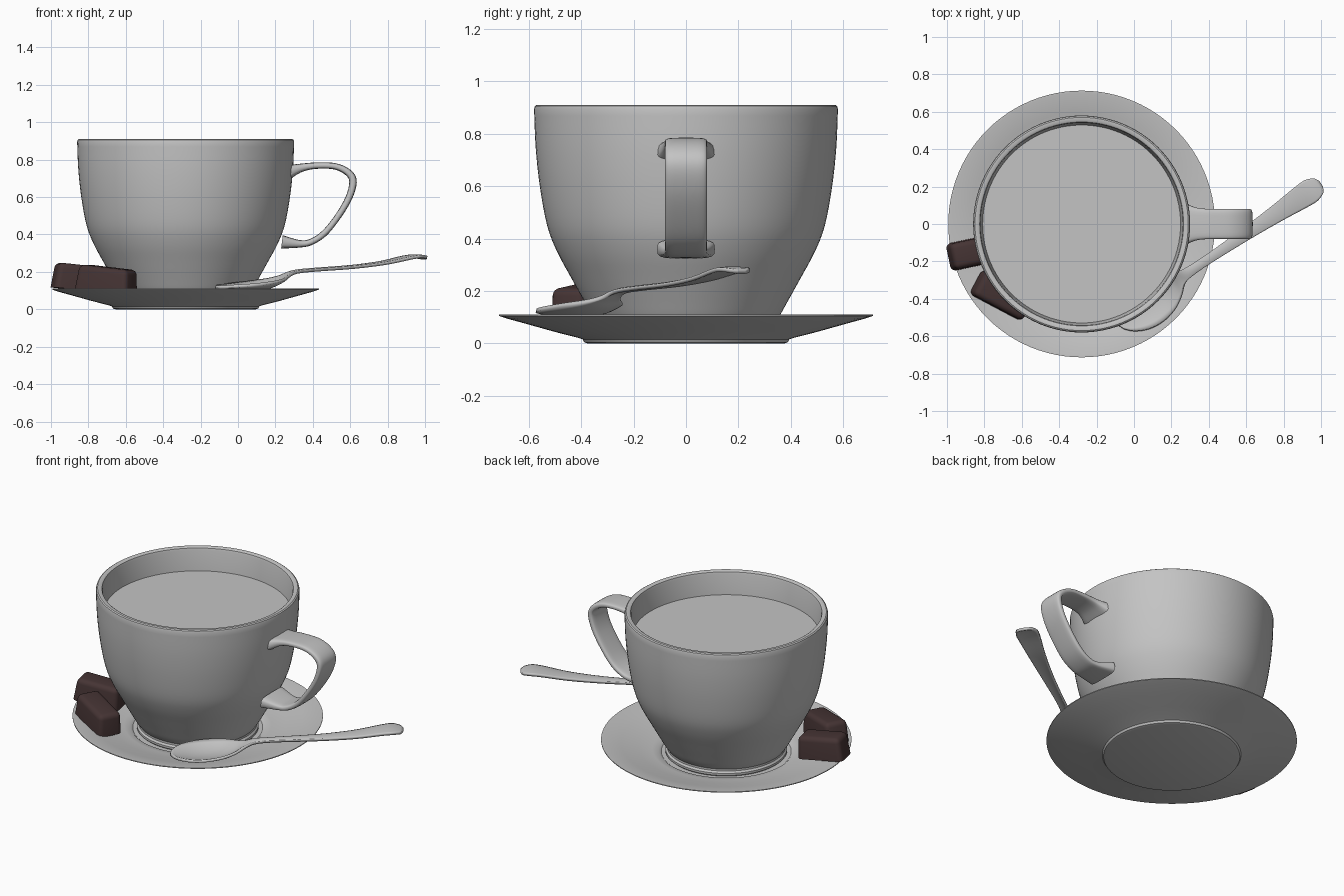
import bpy, bmesh, math
from mathutils import Vector, Matrix

if "Cube" in bpy.data.objects:
    bpy.data.objects.remove(bpy.data.objects["Cube"])

CX = -0.28  # cup and saucer axis


def material(name, rgb):
    m = bpy.data.materials.new(name)
    m.diffuse_color = (*rgb, 1)
    m.use_nodes = True
    m.node_tree.nodes["Principled BSDF"].inputs["Base Color"].default_value = m.diffuse_color
    return m


CERAMIC = material("light_grey", (0.55, 0.55, 0.55))
CHOCOLATE = material("dark_brown", (0.06, 0.034, 0.034))


def finish(bm, name, mat, angle=35):
    bmesh.ops.remove_doubles(bm, verts=bm.verts, dist=1e-5)
    bmesh.ops.recalc_face_normals(bm, faces=bm.faces)
    me = bpy.data.meshes.new(name)
    bm.to_mesh(me)
    bm.free()
    ob = bpy.data.objects.new(name, me)
    bpy.context.collection.objects.link(ob)
    me.materials.append(mat)
    bpy.ops.object.select_all(action='DESELECT')
    ob.select_set(True)
    bpy.context.view_layer.objects.active = ob
    bpy.ops.object.shade_smooth_by_angle(angle=math.radians(angle))
    return ob


def spline(pts, n):
    """Catmull-Rom samples through tuples of any length."""
    p = [pts[0]] + list(pts) + [pts[-1]]
    out = []
    for i in range(1, len(p) - 2):
        for k in range(n):
            t = k / n
            out.append(tuple(
                0.5 * (2 * b + (c - a) * t + (2 * a - 5 * b + 4 * c - d) * t * t
                       + (3 * b - a - 3 * c + d) * t ** 3)
                for a, b, c, d in zip(*p[i - 1:i + 3])))
    return out + [tuple(pts[-1])]


def skin(bm, rows, closed):
    vs = [[bm.verts.new(c) for c in row] for row in rows]
    n = len(rows[0])
    for a, b in zip(vs, vs[1:]):
        for j in range(n if closed else n - 1):
            k = (j + 1) % n
            bm.faces.new((a[j], a[k], b[k], b[j]))
    return vs


def lathe(name, profile, mat, n=96):
    bm = bmesh.new()
    skin(bm, [[(CX + r * math.cos(2 * math.pi * j / n), r * math.sin(2 * math.pi * j / n), z)
               for j in range(n)] for r, z in profile], True)
    bmesh.ops.dissolve_degenerate(bm, dist=1e-6, edges=bm.edges)
    return finish(bm, name, mat)


# saucer: flat foot, flared underside, thin rim, shallow well
lathe("saucer", [(0, 0), (0.375, 0), (0.388, 0.004), (0.395, 0.016), (0.41, 0.021), (0.5, 0.044),
                 (0.6, 0.072), (0.68, 0.094), (0.713, 0.105), (0.713, 0.11), (0.7, 0.11),
                 (0.6, 0.088), (0.5, 0.064), (0.42, 0.049), (0.385, 0.046), (0.37, 0.034), (0, 0.034)],
      CERAMIC)

# cup: foot ring, rounded bowl, lip and inner wall
outer = spline([(0.338, 0.078), (0.36, 0.11), (0.388, 0.16), (0.438, 0.25), (0.492, 0.35),
                (0.53, 0.45), (0.558, 0.6), (0.574, 0.75), (0.58, 0.895)], 4)
lathe("cup", [(0, 0.034), (0.338, 0.034), (0.347, 0.042), (0.347, 0.055), (0.338, 0.066)] + outer +
      [(0.577, 0.906), (0.57, 0.911), (0.553, 0.911), (0.545, 0.906), (0.541, 0.893), (0.527, 0.75),
       (0.51, 0.6), (0.48, 0.45), (0.39, 0.25), (0.3, 0.11), (0, 0.1)], CERAMIC)

# drink surface
lathe("drink", [(0, 0.74), (0.526, 0.74), (0.53, 0.77), (0, 0.77)], CERAMIC)

# cup handle: x, z, half thickness, half width along the loop
path = spline([(0.275, 0.736, 0.036, 0.11), (0.34, 0.757, 0.022, 0.086), (0.42, 0.768, 0.017, 0.08),
               (0.52, 0.764, 0.017, 0.08), (0.59, 0.73, 0.019, 0.08), (0.615, 0.68, 0.02, 0.08),
               (0.59, 0.59, 0.018, 0.08), (0.53, 0.49, 0.017, 0.08), (0.46, 0.405, 0.017, 0.08),
               (0.39, 0.36, 0.017, 0.08), (0.33, 0.35, 0.02, 0.086), (0.235, 0.36, 0.036, 0.11)], 5)


def power(v, e):
    return math.copysign(abs(v) ** e, v)


rows = []
for i, (x, z, ht, hw) in enumerate(path):
    a, b = path[max(i - 1, 0)], path[min(i + 1, len(path) - 1)]
    t = Vector((b[0] - a[0], 0, b[1] - a[1])).normalized()
    nrm = Vector((-t.z, 0, t.x))
    rows.append([Vector((x, 0, z)) + nrm * ht * power(math.sin(q), 0.55)
                 + Vector((0, hw * power(math.cos(q), 0.45), 0))
                 for q in (2 * math.pi * j / 24 for j in range(24))])
bm = bmesh.new()
rings = skin(bm, rows, True)
bm.faces.new(rings[0])
bm.faces.new(rings[-1])
finish(bm, "cup_handle", CERAMIC, 40)

# spoon: distance from tip, half width, rim height, bowl depth
stations = spline([(0.02, 0.06, 0.121, 0.006), (0.06, 0.1, 0.125, 0.014), (0.13, 0.133, 0.13, 0.026),
                   (0.21, 0.142, 0.138, 0.034), (0.3, 0.125, 0.149, 0.034), (0.37, 0.085, 0.16, 0.02),
                   (0.42, 0.043, 0.175, 0.003), (0.48, 0.026, 0.196, -0.005), (0.6, 0.023, 0.208, -0.005),
                   (0.85, 0.033, 0.224, -0.005), (1.05, 0.047, 0.246, -0.005),
                   (1.2, 0.062, 0.274, -0.005), (1.265, 0.064, 0.282, -0.004),
                   (1.31, 0.046, 0.278, -0.002)], 4)
stations = [(0.0, 0.012, 0.119, 0.0)] + stations + [(1.325, 0.018, 0.273, 0.0)]
turn = Matrix.Translation((-0.104, -0.522, 0)) @ Matrix.Rotation(math.radians(33.7), 4, 'Z')
bm = bmesh.new()
skin(bm, [[turn @ Vector((s, w * v / 6, z - d * (1 - (v / 6) ** 2))) for v in range(-6, 7)]
          for s, w, z, d in stations], False)
spoon = finish(bm, "spoon", CERAMIC, 50)
thick = spoon.modifiers.new("thickness", 'SOLIDIFY')
thick.thickness = 0.016
thick.offset = 0


# chocolates: tapered blocks with rounded edges, leaning with the saucer slope
def chocolate(name, loc, size, yaw):
    bm = bmesh.new()
    bmesh.ops.create_cube(bm, size=1)
    for v in bm.verts:
        k = 0.95 if v.co.z > 0 else 1.03
        v.co = Vector((v.co.x * size[0] * k, v.co.y * size[1] * k, v.co.z * size[2]))
    top = [e for e in bm.edges if sum(v.co.z for v in e.verts) > -1e-4]
    bmesh.ops.bevel(bm, geom=top, offset=0.028, segments=4, profile=0.5, affect='EDGES')
    bm.transform(Matrix.Translation(loc) @ Matrix.Rotation(math.radians(yaw), 4, 'Z')
                 @ Matrix.Rotation(math.radians(6), 4, 'Y'))
    finish(bm, name, CHOCOLATE, 40)


chocolate("chocolate_back", (-0.85, -0.15, 0.17), (0.27, 0.145, 0.135), 12)
chocolate("chocolate_front", (-0.70, -0.385, 0.16), (0.31, 0.145, 0.13), -28)
